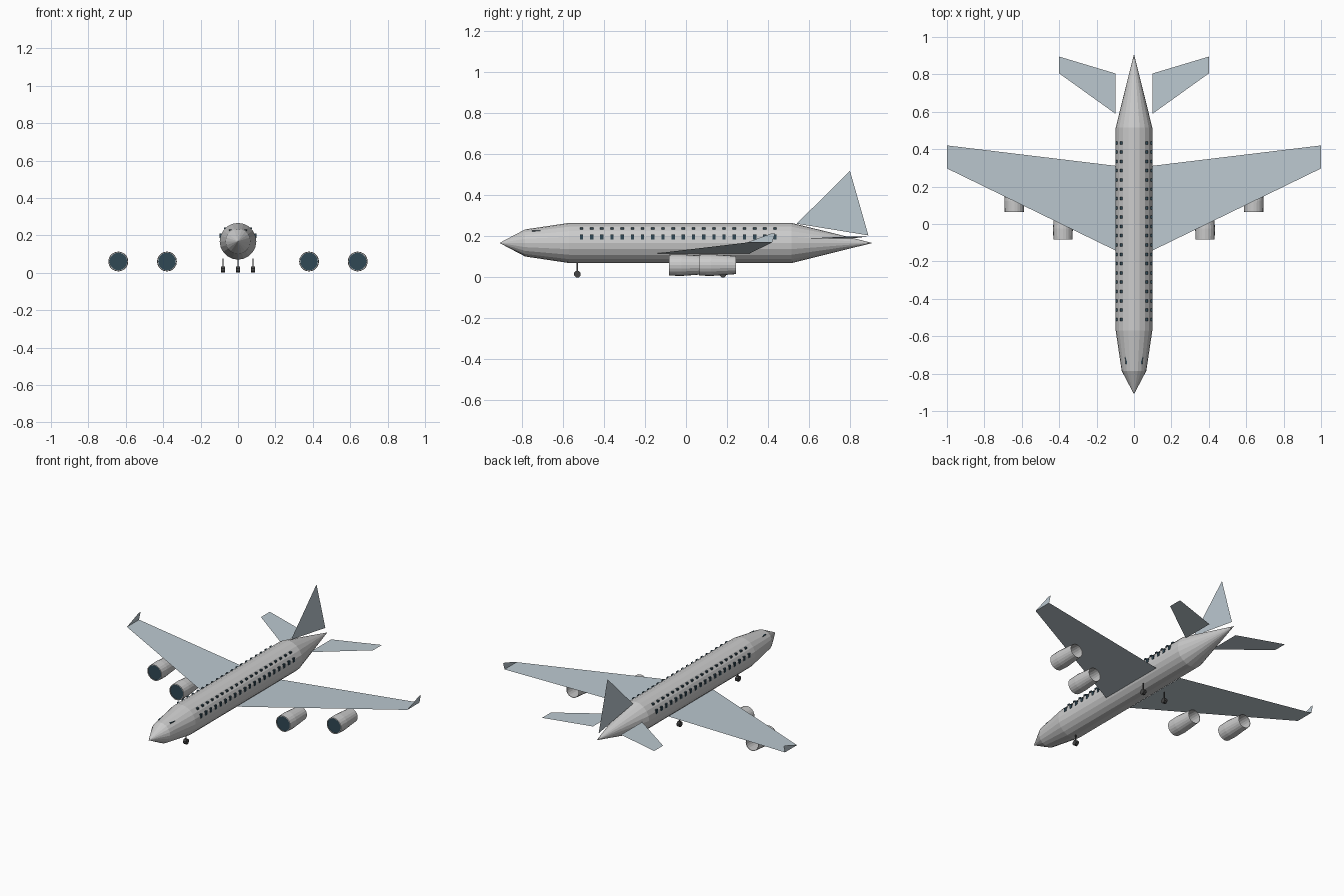
import bpy, bmesh
from math import sin, cos, pi, radians
from mathutils import Matrix, Vector

if "Cube" in bpy.data.objects:
    bpy.data.objects.remove(bpy.data.objects["Cube"])


def material(name, rgb):
    m = bpy.data.materials.new(name)
    m.diffuse_color = (*rgb, 1)
    m.use_nodes = True
    m.node_tree.nodes["Principled BSDF"].inputs["Base Color"].default_value = m.diffuse_color
    return m


WING = material("wing_grey", (0.50, 0.58, 0.63))
GLASS = material("dark_glass", (0.03, 0.065, 0.09))
RUBBER = material("gear_dark", (0.06, 0.06, 0.06))


def finish(name, bm, mat=None, recalc=True):
    if recalc:
        bmesh.ops.recalc_face_normals(bm, faces=bm.faces)
    me = bpy.data.meshes.new(name)
    bm.to_mesh(me)
    bm.free()
    ob = bpy.data.objects.new(name, me)
    bpy.context.collection.objects.link(ob)
    if mat:
        me.materials.append(mat)
    return ob


def lathe(name, profile, x, z, sides, mat=None):
    """Spin (y, radius) points about a line parallel to y."""
    bm = bmesh.new()
    rings = []
    for y, r in profile:
        n = sides if r > 0 else 1
        rings.append([bm.verts.new((x + r * cos(2 * pi * i / sides), y,
                                    z + r * sin(2 * pi * i / sides))) for i in range(n)])
    for a, b in zip(rings, rings[1:]):
        for i in range(sides):
            j = (i + 1) % sides
            quad = [a[i % len(a)], a[j % len(a)], b[j % len(b)], b[i % len(b)]]
            bm.faces.new(list(dict.fromkeys(quad)))
    return finish(name, bm, mat)


def sheet(name, faces, side=1):
    """Thin panels from polygons, mirrored in x when side is -1."""
    bm = bmesh.new()
    for pts in faces:
        vs = [bm.verts.new((side * x, y, z)) for x, y, z in pts]
        bm.faces.new(vs if side > 0 else vs[::-1])
    bmesh.ops.remove_doubles(bm, verts=bm.verts, dist=1e-5)
    return finish(name, bm, WING, recalc=False)


def boxes(name, items, mat):
    """One object from many (centre, size, z-turn) boxes."""
    bm = bmesh.new()
    for c, s, turn in items:
        m = Matrix.Translation(c) @ Matrix.Rotation(turn, 4, 'Z') @ Matrix.Diagonal((*s, 1))
        bmesh.ops.create_cube(bm, size=1, matrix=m)
    return finish(name, bm, mat)


# Fuselage
lathe("fuselage", [(-0.91, 0), (-0.785, 0.066), (-0.57, 0.098), (0.515, 0.098), (0.91, 0)],
      0, 0.168, 20)

# Tail fin
sheet("tail_fin", [[(0, 0.54, 0.262), (0, 0.89, 0.205), (0, 0.80, 0.52)]])

for side, label in ((1, "right"), (-1, "left")):
    # Wing with upright winglet
    sheet(label + "_wing", [
        [(0.09, -0.146, 0.117), (1, 0.297, 0.17), (1, 0.42, 0.17), (0.09, 0.31, 0.117)],
        [(1, 0.297, 0.17), (1, 0.42, 0.17), (1, 0.435, 0.214), (1, 0.415, 0.214)]], side)

    # Tailplane
    sheet(label + "_tailplane", [
        [(0.1, 0.59, 0.19), (0.4, 0.805, 0.20), (0.4, 0.895, 0.20), (0.1, 0.805, 0.19)]], side)

    # Engines: open hollow shells with a dark intake disc
    for pos, x, y in (("inner", 0.38, -0.083), ("outer", 0.64, 0.063)):
        lathe(f"{label}_{pos}_engine",
              [(y, 0.047), (y, 0.051), (y + 0.06, 0.053), (y + 0.18, 0.044),
               (y + 0.178, 0.042), (y + 0.06, 0.050), (y, 0.047)], side * x, 0.06, 20)
        lathe(f"{label}_{pos}_intake", [(y + 0.004, 0), (y + 0.004, 0.0485), (y + 0.008, 0)],
              side * x, 0.06, 20, GLASS)

    # Two rows of cabin windows
    ys = [-0.51 + 0.0497 * i for i in range(20)]
    boxes(label + "_main_windows",
          [((side * 0.092, y, 0.197), (0.012, 0.016, 0.025), 0) for y in ys], GLASS)
    boxes(label + "_upper_windows",
          [((side * 0.068, y, 0.238), (0.012, 0.016, 0.010), 0) for y in ys], GLASS)

    # Cockpit window
    boxes(label + "_cockpit_window",
          [((side * 0.042, -0.73, 0.227), (0.008, 0.04, 0.006), side * radians(-6))], GLASS)

# Landing gear
for label, x, y in (("nose", 0, -0.53), ("right", 0.08, 0.18), ("left", -0.08, 0.18)):
    boxes(label + "_gear_strut", [((x, y, 0.045), (0.006, 0.006, 0.06), 0)], RUBBER)
    bm = bmesh.new()
    m = Matrix.Translation((x, y, 0.016)) @ Matrix.Rotation(pi / 2, 4, 'Y') \
        @ Matrix.Rotation(pi / 8, 4, 'Z')
    bmesh.ops.create_cone(bm, cap_ends=True, segments=8, radius1=0.0173, radius2=0.0173,
                          depth=0.02, matrix=m)
    finish(label + "_gear_wheel", bm, RUBBER)
